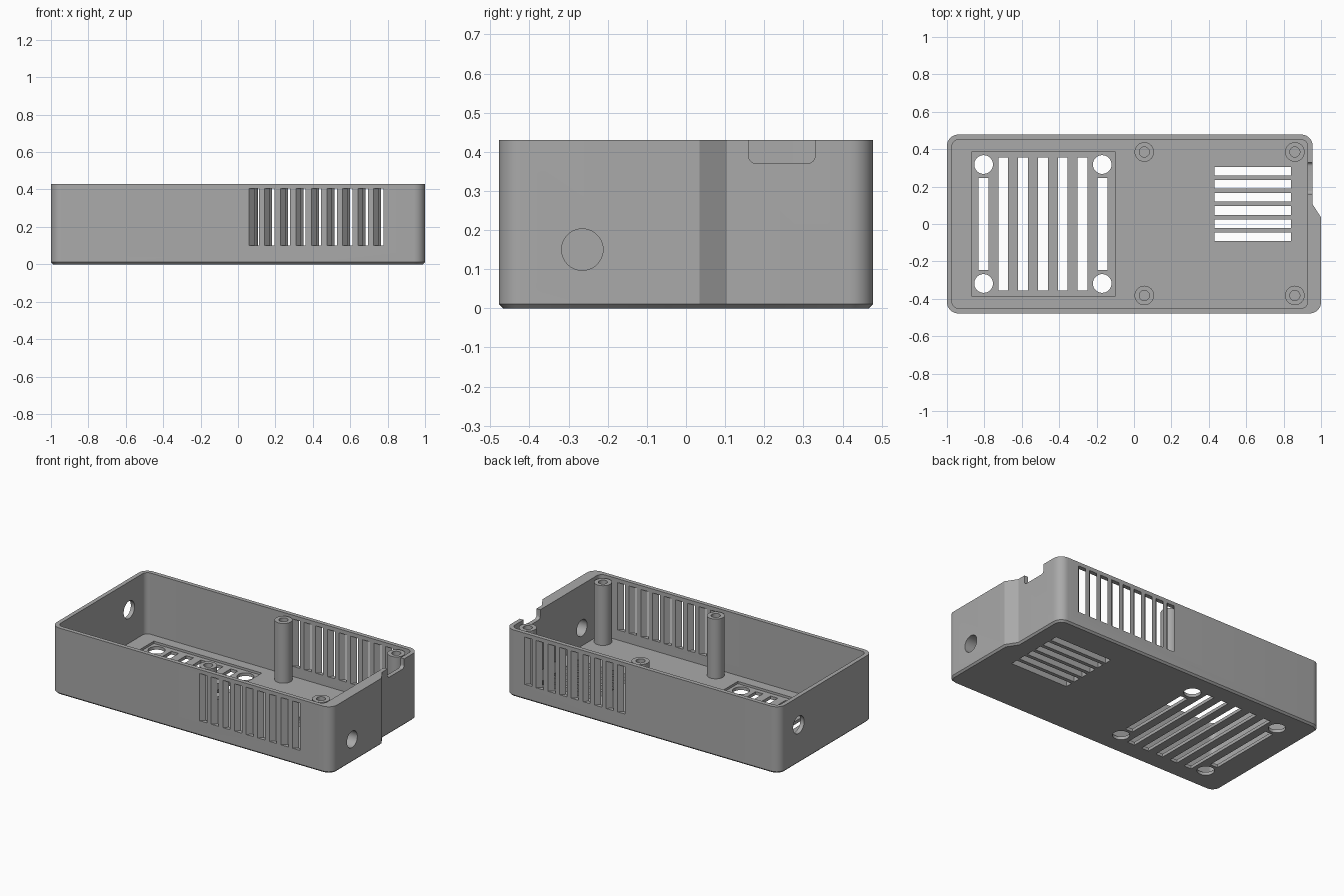
import bpy, bmesh, math
from mathutils import Vector

if "Cube" in bpy.data.objects:
    bpy.data.objects.remove(bpy.data.objects["Cube"])

grey = bpy.data.materials.new("plain grey")
grey.use_nodes = True
grey.diffuse_color = (0.4, 0.4, 0.4, 1)
grey.node_tree.nodes["Principled BSDF"].inputs["Base Color"].default_value = (0.4, 0.4, 0.4, 1)


def circle(x, y, r, n=40):
    return [(x + r * math.cos(2 * math.pi * i / n), y + r * math.sin(2 * math.pi * i / n))
            for i in range(n)]


def rect(x0, x1, y0, y1):
    return [(x0, y0), (x1, y0), (x1, y1), (x0, y1)]


def rounded(pts, radii, steps=8):
    """Round the corners of a counter-clockwise polygon."""
    out = []
    for i, r in enumerate(radii):
        p, a, b = Vector(pts[i]), Vector(pts[i - 1]), Vector(pts[(i + 1) % len(pts)])
        if r == 0:
            out.append(tuple(p))
            continue
        s, e = p + (a - p).normalized() * r, p + (b - p).normalized() * r
        c = s + e - p
        for k in range(steps + 1):
            t = k / steps * math.pi / 2
            out.append(tuple(c + (s - c) * math.cos(t) + (e - c) * math.sin(t)))
    return out


def prism(name, outlines, lo, hi, side=False, chamfer=0):
    """Extrude outlines upward, or along x when side is set."""
    bm = bmesh.new()
    for pts in outlines:
        verts = [bm.verts.new((lo, u, v) if side else (u, v, lo)) for u, v in pts]
        base = bm.faces.new(verts)
        ext = bmesh.ops.extrude_face_region(bm, geom=[base])["geom"]
        move = (hi - lo, 0, 0) if side else (0, 0, hi - lo)
        bmesh.ops.translate(bm, vec=move, verts=[g for g in ext if isinstance(g, bmesh.types.BMVert)])
    bmesh.ops.recalc_face_normals(bm, faces=bm.faces)
    if chamfer:
        rim = [e for e in bm.edges if all(abs(v.co.z - lo) < 1e-5 for v in e.verts)]
        bmesh.ops.bevel(bm, geom=rim, offset=chamfer, segments=1, affect='EDGES')
    mesh = bpy.data.meshes.new(name)
    bm.to_mesh(mesh)
    bm.free()
    mesh.materials.append(grey)
    ob = bpy.data.objects.new(name, mesh)
    bpy.context.collection.objects.link(ob)
    return ob


def cut(target, cutter):
    """Subtract the cutter, bake the result and drop the cutter."""
    cutter.hide_render = True
    mod = target.modifiers.new("cut", 'BOOLEAN')
    mod.operation, mod.solver, mod.object = 'DIFFERENCE', 'EXACT', cutter
    deps = bpy.context.evaluated_depsgraph_get()
    mesh = bpy.data.meshes.new_from_object(target.evaluated_get(deps))
    target.modifiers.clear()
    target.data = mesh
    bpy.data.objects.remove(cutter)


def smooth(ob):
    bpy.ops.object.select_all(action='DESELECT')
    ob.select_set(True)
    bpy.context.view_layer.objects.active = ob
    bpy.ops.object.shade_smooth_by_angle(angle=math.radians(25))


H, FLOOR, W, D, WALL = 0.43, 0.035, 1.0, 0.478, 0.027
STEP_X = 0.955

# Tray shell with the stepped right end
outline = rounded([(-W, -D), (W, -D), (W, 0.035), (STEP_X, 0.105), (STEP_X, D), (-W, D)],
                  [0.06, 0.06, 0, 0, 0.06, 0.06])
tray = prism("tray", [outline], 0, H, chamfer=0.011)
inside = rounded(rect(-W + WALL, STEP_X - WALL, -D + WALL, D - WALL), [0.035] * 4)
cut(tray, prism("cavity_cutter", [inside], FLOOR, 0.6))

# Shallow fan seat, fan grille and screw holes
FAN_X, PITCH = -0.487, 0.106
cut(tray, prism("fan_seat_cutter", [rect(-0.87, -0.10, -0.385, 0.385)], 0.02, 0.1))
grille = []
for i in range(-3, 4):
    x, half = FAN_X + i * PITCH, 0.247 if abs(i) == 3 else 0.355
    grille.append(rect(x - 0.026, x + 0.026, -half, half))
grille += [circle(FAN_X + sx * 0.317, sy * 0.318, 0.05) for sx in (-1, 1) for sy in (-1, 1)]
cut(tray, prism("grille_cutter", grille, -0.1, 0.1))

# Floor vent on the right
vent = [rect(0.43, 0.84, y - 0.023, y + 0.023) for y in (0.282 - 0.07 * i for i in range(6))]
cut(tray, prism("floor_vent_cutter", vent, -0.1, 0.1))

# Slanted louvre slots in the front and back walls
for name, y, x0 in (("front", -D, 0.06), ("back", D - WALL, 0.073)):
    slots = []
    for i in range(9):
        x, lean, over = x0 + i * 0.083, WALL, 0.01
        slots.append([(x - over, y - over), (x + 0.053 - over, y - over),
                      (x + 0.053 + lean + over, y + WALL + over), (x + lean + over, y + WALL + over)])
    cut(tray, prism(name + "_slot_cutter", slots, 0.1, 0.405))

# Cable holes in both ends and the notch in the right rim
cut(tray, prism("right_hole_cutter", [circle(-0.265, 0.15, 0.053)], 0.8, 1.1, side=True))
cut(tray, prism("left_hole_cutter", [circle(0.28, 0.25, 0.056)], -1.1, -0.9, side=True))
notch = rounded(rect(0.16, 0.33, 0.37, 0.5), [0.02, 0.02, 0, 0])
cut(tray, prism("notch_cutter", [notch], 0.915, 1.1, side=True))
smooth(tray)

# Screw posts with blind bores
for side_name, x in (("middle", 0.055), ("right", 0.86)):
    for end, y in (("front", -0.382), ("back", 0.385)):
        post = prism(f"{end}_{side_name}_post", [circle(x, y, 0.052)], FLOOR - 0.01, 0.42)
        cut(post, prism("bore_cutter", [circle(x, y, 0.027)], 0.2, 0.6))
        smooth(post)
